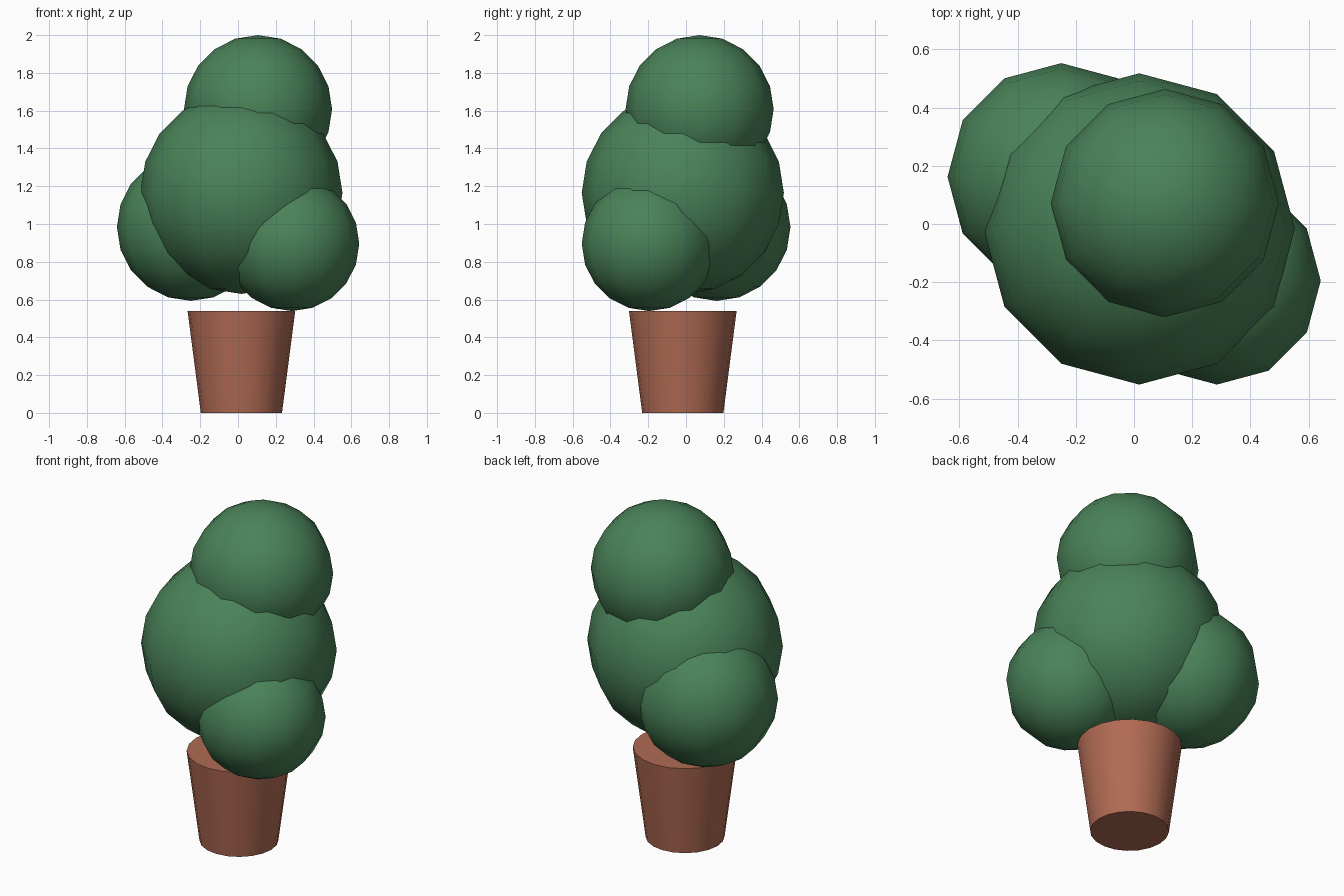
import bpy

if "Cube" in bpy.data.objects:
    bpy.data.objects.remove(bpy.data.objects["Cube"])


def material(name, color):
    mat = bpy.data.materials.new(name)
    mat.diffuse_color = (*color, 1)
    mat.use_nodes = True
    mat.node_tree.nodes["Principled BSDF"].inputs["Base Color"].default_value = mat.diffuse_color
    return mat


leaf = material("leaf_green", (0.068, 0.225, 0.098))
clay = material("clay", (0.44, 0.147, 0.088))


def finish(name, mat, angle):
    obj = bpy.context.object
    obj.name = name
    obj.data.materials.append(mat)
    bpy.ops.object.shade_smooth_by_angle(angle=angle)


# Tapered pot with a flat top
bpy.ops.mesh.primitive_cone_add(vertices=20, radius1=0.215, radius2=0.285,
                                depth=0.54, location=(0.018, -0.017, 0.27))
finish("pot", clay, 0.7)

# Overlapping leaf clumps: centre and radius
clumps = {
    "foliage_main": ((0.018, -0.017, 1.165), 0.535),
    "foliage_top": ((0.106, 0.072, 1.608), 0.392),
    "foliage_left": ((-0.25, 0.162, 0.984), 0.391),
    "foliage_right": ((0.285, -0.195, 0.896), 0.357),
}
for name, (centre, radius) in clumps.items():
    bpy.ops.mesh.primitive_uv_sphere_add(segments=12, ring_count=10,
                                         radius=radius, location=centre)
    finish(name, leaf, 0.7)
